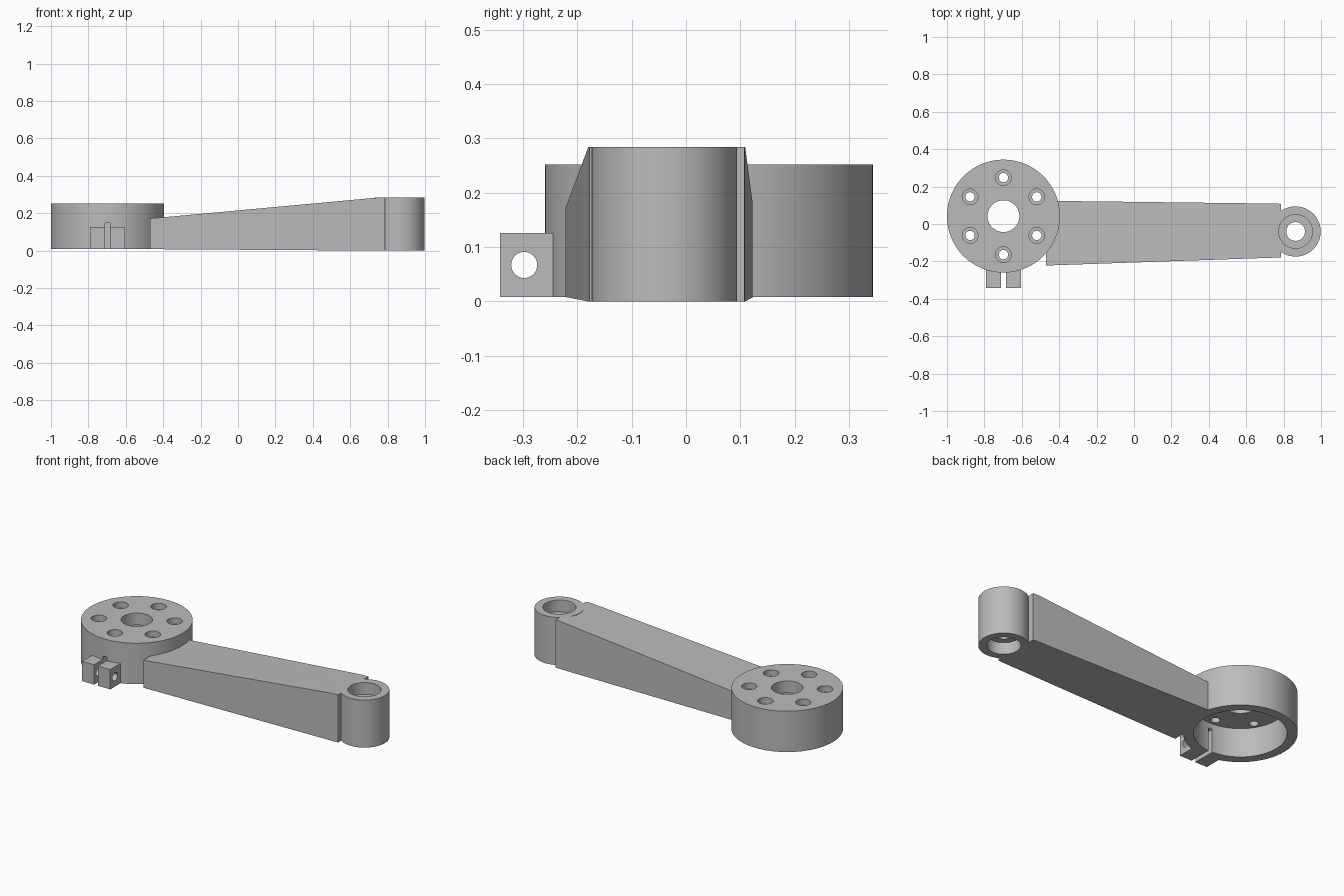
import bpy, bmesh
from math import pi, sin, cos, radians
from mathutils import Matrix, Vector

cube = bpy.data.objects.get("Cube")
if cube:
    bpy.data.objects.remove(cube, do_unlink=True)

grey = bpy.data.materials.new("machined grey")
grey.use_nodes = True
colour = (0.5, 0.5, 0.5, 1)
grey.diffuse_color = colour
grey.node_tree.nodes["Principled BSDF"].inputs["Base Color"].default_value = colour


def add_object(name, bm):
    bmesh.ops.recalc_face_normals(bm, faces=bm.faces)
    mesh = bpy.data.meshes.new(name)
    bm.to_mesh(mesh)
    bm.free()
    mesh.materials.append(grey)
    obj = bpy.data.objects.new(name, mesh)
    bpy.context.collection.objects.link(obj)
    return obj


def cylinder(name, x, y, radius, z0, z1, sides=96):
    bm = bmesh.new()
    bmesh.ops.create_cone(bm, cap_ends=True, segments=sides, radius1=radius, radius2=radius,
                          depth=z1 - z0, matrix=Matrix.Translation((x, y, (z0 + z1) / 2)))
    return add_object(name, bm)


def box(name, low, high):
    low, high = Vector(low), Vector(high)
    bm = bmesh.new()
    bmesh.ops.create_cube(bm, size=1, matrix=Matrix.Translation((low + high) / 2)
                          @ Matrix.Diagonal((*(high - low), 1)))
    return add_object(name, bm)


def cut(target, *cutters):
    for cutter in cutters:
        cutter.hide_render = True
        cutter.hide_set(True)
        mod = target.modifiers.new("cut", "BOOLEAN")
        mod.operation = "DIFFERENCE"
        mod.solver = "EXACT"
        mod.object = cutter


HX, HY = -0.698, 0.042      # hub centre
BX, BY = 0.864, -0.04       # pivot boss centre
BASE, HUB_TOP, TOP = 0.008, 0.252, 0.284

# Hub: cup open underneath, with centre bore and counterbored bolt circle
hub = cylinder("clamp_hub", HX, HY, 0.302, BASE, HUB_TOP, 128)
cavity = cylinder("cavity_cutter", HX, HY, 0.247, -0.1, 0.18, 128)
slit = box("slit_cutter", (HX - 0.013, -0.4, -0.1), (HX + 0.013, -0.1, 0.147))
cut(hub, cavity, slit, cylinder("bore_cutter", HX, HY, 0.085, 0.1, 0.4, 64))
for i in range(6):
    a = radians(90 + 60 * i)
    x, y = HX + 0.206 * cos(a), HY + 0.206 * sin(a)
    cut(hub, cylinder("bolt_cutter", x, y, 0.025, 0.1, 0.4, 32),
        cylinder("counterbore_cutter", x, y, 0.042, 0.215, 0.4, 32))

# Clamp ears with a cross hole
ear_hole = cylinder("ear_hole_cutter", 0, 0, 0.024, -0.3, 0.3, 32)
ear_hole.matrix_world = Matrix.Translation((HX, -0.298, 0.067)) @ Matrix.Rotation(pi / 2, 4, "Y")
ears = []
for side, x0, x1 in (("right", -0.79, HX - 0.013), ("left", HX + 0.013, -0.604)):
    ear = box(side + "_clamp_ear", (x0, -0.343, BASE), (x1, -0.235, 0.126))
    cut(ear, ear_hole)
    ears.append(ear)

# Tapered arm: lofted through rectangular sections (x, front y, back y, bottom, top)
sections = [(-0.47, -0.222, 0.124, BASE, 0.172),
            (0.75, -0.18, 0.109, 0, TOP),
            (0.785, -0.178, 0.108, 0, TOP)]
bm = bmesh.new()
rings = [[bm.verts.new(p) for p in ((x, f, b), (x, k, b), (x, k, t), (x, f, t))]
         for x, f, k, b, t in sections]
for r, s in zip(rings, rings[1:]):
    for i in range(4):
        j = (i + 1) % 4
        bm.faces.new((r[i], r[j], s[j], s[i]))
bm.faces.new(rings[0])
bm.faces.new(rings[-1])
arm = add_object("tapered_arm", bm)
cut(arm, cavity, cylinder("arm_clearance_cutter", BX, BY, 0.115, -0.1, 0.4))

# Pivot boss: through bore with a bearing seat at each end
boss = cylinder("pivot_boss", BX, BY, 0.134, 0, TOP)
cut(boss, cylinder("pivot_bore_cutter", BX, BY, 0.05, -0.1, 0.4, 64),
    cylinder("upper_seat_cutter", BX, BY, 0.09, TOP - 0.07, 0.4, 64),
    cylinder("lower_seat_cutter", BX, BY, 0.09, -0.1, 0.07, 64))

# Apply the cuts, remove the cutters and shade the round walls
parts = [hub, arm, boss, *ears]
bpy.context.view_layer.update()
graph = bpy.context.evaluated_depsgraph_get()
for part in parts:
    mesh = bpy.data.meshes.new_from_object(part.evaluated_get(graph))
    part["cut"] = True
    part.data, old = mesh, part.data
for part in parts:
    part.modifiers.clear()
for obj in list(bpy.context.collection.objects):
    if obj.name.split(".")[0].endswith("_cutter"):
        bpy.data.objects.remove(obj, do_unlink=True)
bpy.ops.object.select_all(action="DESELECT")
for part in parts:
    part.select_set(True)
bpy.context.view_layer.objects.active = hub
bpy.ops.object.shade_smooth_by_angle(angle=radians(30))
